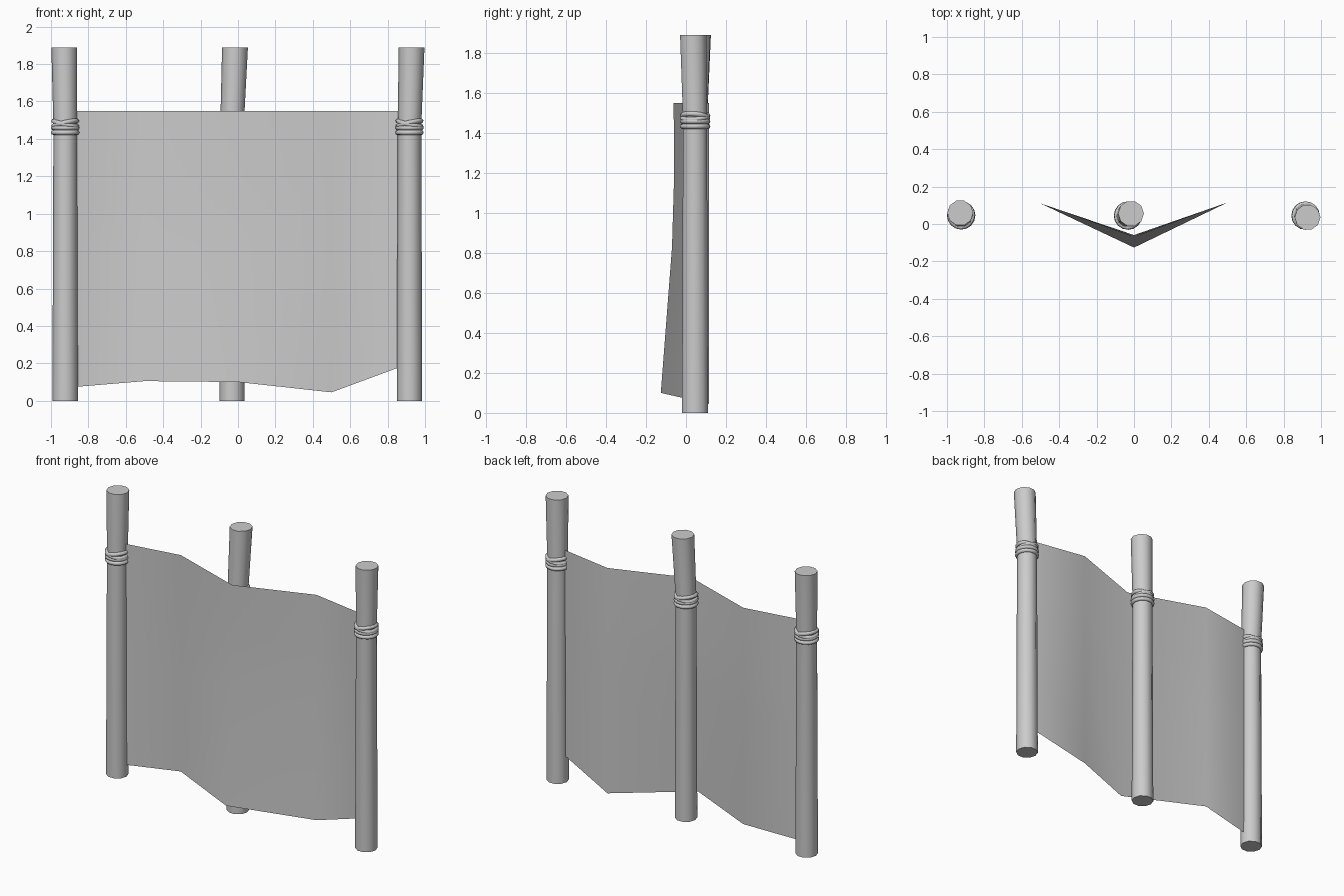
import bpy, bmesh
from math import cos, sin, pi, radians

if "Cube" in bpy.data.objects:
    bpy.data.objects.remove(bpy.data.objects["Cube"])

SIDES = 10


def make_object(name, bm, angle=40):
    bmesh.ops.recalc_face_normals(bm, faces=bm.faces)
    mesh = bpy.data.meshes.new(name)
    bm.to_mesh(mesh)
    bm.free()
    ob = bpy.data.objects.new(name, mesh)
    bpy.context.collection.objects.link(ob)
    bpy.ops.object.select_all(action='DESELECT')
    ob.select_set(True)
    bpy.context.view_layer.objects.active = ob
    bpy.ops.object.shade_smooth_by_angle(angle=radians(angle))
    return ob


# Post: straight shaft that leans slightly above the binding
def post(name, x, y, lean_x, lean_y):
    bm = bmesh.new()
    rings = []
    for z, r, lean in ((0, .068, 0), (.08, .068, 0), (1.47, .063, 0), (1.89, .069, 1)):
        rings.append([bm.verts.new((x + lean * lean_x + r * cos(2 * pi * i / SIDES),
                                    y + lean * lean_y + r * sin(2 * pi * i / SIDES), z))
                      for i in range(SIDES)])
    for a, b in zip(rings, rings[1:]):
        for i in range(SIDES):
            j = (i + 1) % SIDES
            bm.faces.new((a[i], a[j], b[j], b[i]))
    bm.faces.new(rings[0][::-1])
    bm.faces.new(rings[-1])
    make_object(name, bm)


# Rope binding: two level loops and a tilted pair crossing above them
def binding(name, x, y):
    for n, (z, tilt) in enumerate(((1.434, 0), (1.459, 0), (1.482, 13), (1.482, -13))):
        bpy.ops.mesh.primitive_torus_add(
            location=(x, y, z), rotation=(radians(tilt * .4), radians(tilt), 0),
            major_radius=.063, minor_radius=.013, major_segments=16, minor_segments=8)
        ob = bpy.context.object
        ob.name = f"{name}_loop_{n + 1}"
        bpy.ops.object.shade_smooth_by_angle(angle=radians(60))


for side, x, y, lx, ly in (("left", -.924, .046, -.005, .013),
                           ("middle", -.032, .045, .016, .011),
                           ("right", .917, .045, .011, -.009)):
    post(side + "_post", x, y, lx, ly)
    binding(side + "_rope", x, y)

# Cloth sheet: folded forward at the centre, uneven lower hem
columns = ((-.92, .042, .07), (-.5, .11, .105), (0, -.062, .10), (.5, .115, .045), (.92, .042, .20))
rows = ((1.55, 0), (1.2, .003), (.83, -.008), (None, -.064))
bm = bmesh.new()
grid = [[bm.verts.new((x, y + (push if x == 0 else 0), hem if z is None else z))
         for z, push in rows] for x, y, hem in columns]
for a, b in zip(grid, grid[1:]):
    for i in range(len(rows) - 1):
        bm.faces.new((a[i + 1], b[i + 1], b[i], a[i]))
make_object("cloth_sheet", bm, 60)
